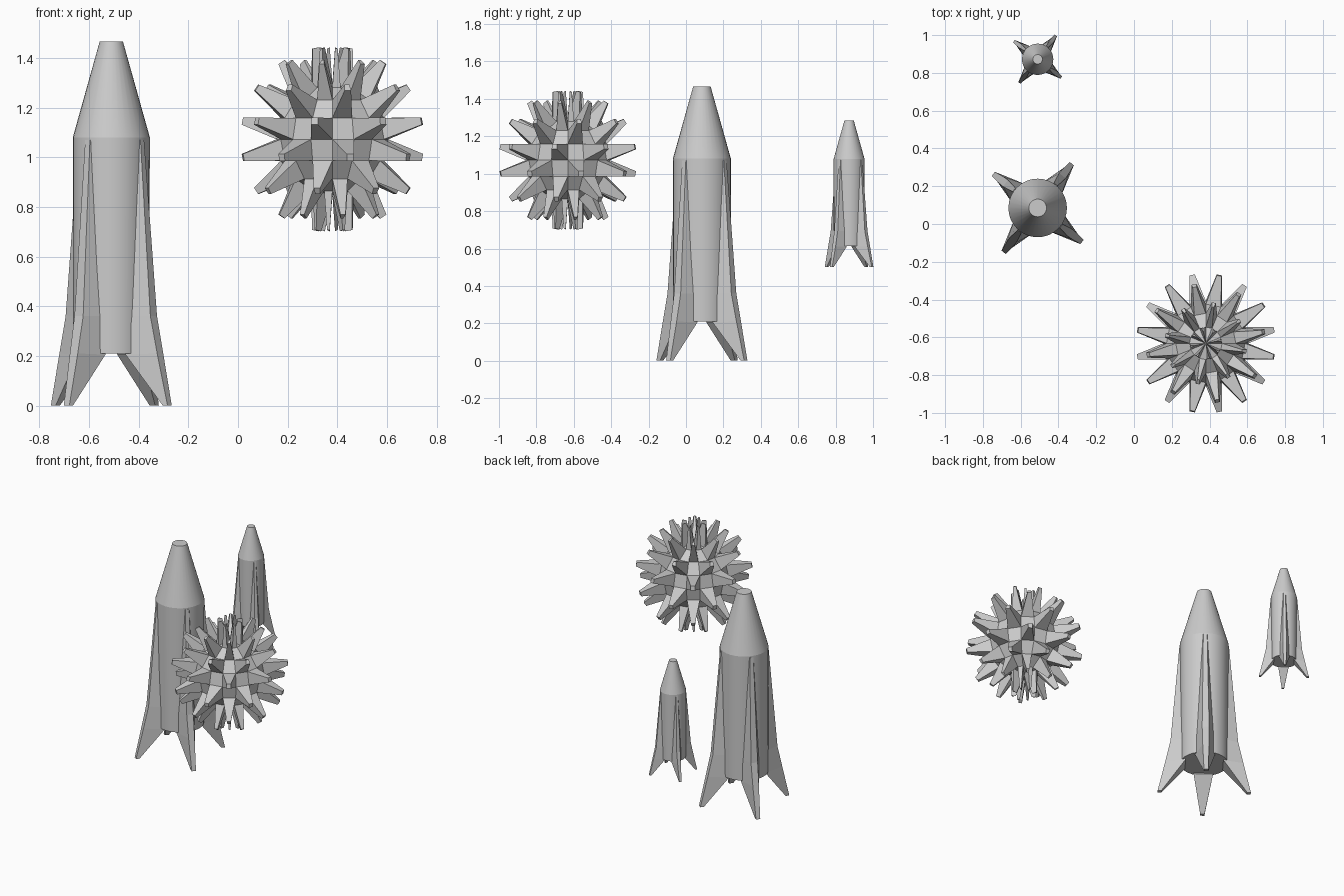
import bpy, bmesh, math
from mathutils import Matrix, Vector

if "Cube" in bpy.data.objects:
    bpy.data.objects.remove(bpy.data.objects["Cube"])


def make_object(name, bm, loc, scale=1.0, smooth=False):
    bmesh.ops.recalc_face_normals(bm, faces=bm.faces)
    mesh = bpy.data.meshes.new(name)
    bm.to_mesh(mesh)
    bm.free()
    ob = bpy.data.objects.new(name, mesh)
    bpy.context.collection.objects.link(ob)
    ob.location = loc
    ob.scale = (scale,) * 3
    if smooth:
        bpy.ops.object.select_all(action='DESELECT')
        bpy.context.view_layer.objects.active = ob
        ob.select_set(True)
        bpy.ops.object.shade_smooth_by_angle(angle=math.radians(15))
    return ob


def bridge(bm, a, b):
    n = len(a)
    for i in range(n):
        bm.faces.new((a[i], a[(i + 1) % n], b[(i + 1) % n], b[i]))


# Hull: capped cylinder with a blunt tapered nose
def hull(name, loc, scale, sides=32):
    bm = bmesh.new()
    rings = []
    for r, z in ((0.153, 0.21), (0.155, 1.08), (0.047, 1.465)):
        rings.append([bm.verts.new((r * math.cos(2 * math.pi * i / sides),
                                    r * math.sin(2 * math.pi * i / sides), z))
                      for i in range(sides)])
    for a, b in zip(rings, rings[1:]):
        bridge(bm, a, b)
    bm.faces.new(rings[0])
    bm.faces.new(rings[-1])
    make_object(name, bm, loc, scale, smooth=True)


# Fins: full-length tapered ribs that flare into four pointed legs
def fins(name, loc, scale):
    # inner radius, inner z, inner half width, outer radius, outer z, outer half width
    rows = ((0.120, 1.07, 0.030, 0.157, 1.07, 0.012),
            (0.120, 0.36, 0.062, 0.215, 0.36, 0.022),
            (0.120, 0.205, 0.062, 0.248, 0.21, 0.020),
            (0.272, 0.0, 0.014, 0.296, 0.0, 0.014))
    bm = bmesh.new()
    for k in range(4):
        rot = Matrix.Rotation(math.radians(52.5 + 90 * k), 3, 'Z')
        loops = []
        for ri, zi, wi, ro, zo, wo in rows:
            pts = ((ri, -wi, zi), (ro, -wo, zo), (ro, wo, zo), (ri, wi, zi))
            loops.append([bm.verts.new(rot @ Vector(p)) for p in pts])
        for a, b in zip(loops, loops[1:]):
            bridge(bm, a, b)
        bm.faces.new(loops[0])
        bm.faces.new(loops[-1])
    make_object(name, bm, loc, scale)


for size, loc, scale in (("large", (-0.51, 0.085, 0), 1.0),
                         ("small", (-0.51, 0.872, 0.5), 0.535)):
    hull(size + "_rocket_hull", loc, scale)
    fins(size + "_rocket_fins", loc, scale)

# Spiky ball: a sphere with every other face drawn out into a spike
bm = bmesh.new()
bmesh.ops.create_uvsphere(bm, u_segments=16, v_segments=8, radius=0.225)
step = math.radians(22.5)
chosen = []
for f in bm.faces:
    c = f.calc_center_median()
    seg = math.floor(math.atan2(c.y, c.x) / step)
    ring = math.floor(math.atan2(c.z, math.hypot(c.x, c.y)) / step)
    if (seg + ring) % 2:
        chosen.append(f)
for f in bmesh.ops.extrude_discrete_faces(bm, faces=chosen)["faces"]:
    c = f.calc_center_median()
    lat = (math.floor(math.atan2(c.z, math.hypot(c.x, c.y)) / step) + 0.5) * step
    az = math.atan2(c.y, c.x)
    tip = 0.374 * Vector((math.cos(lat) * math.cos(az),
                          math.cos(lat) * math.sin(az), math.sin(lat)))
    for v in f.verts:
        v.co = tip + (v.co - c) * 0.33
make_object("spiky_ball", bm, (0.38, -0.632, 1.072))
